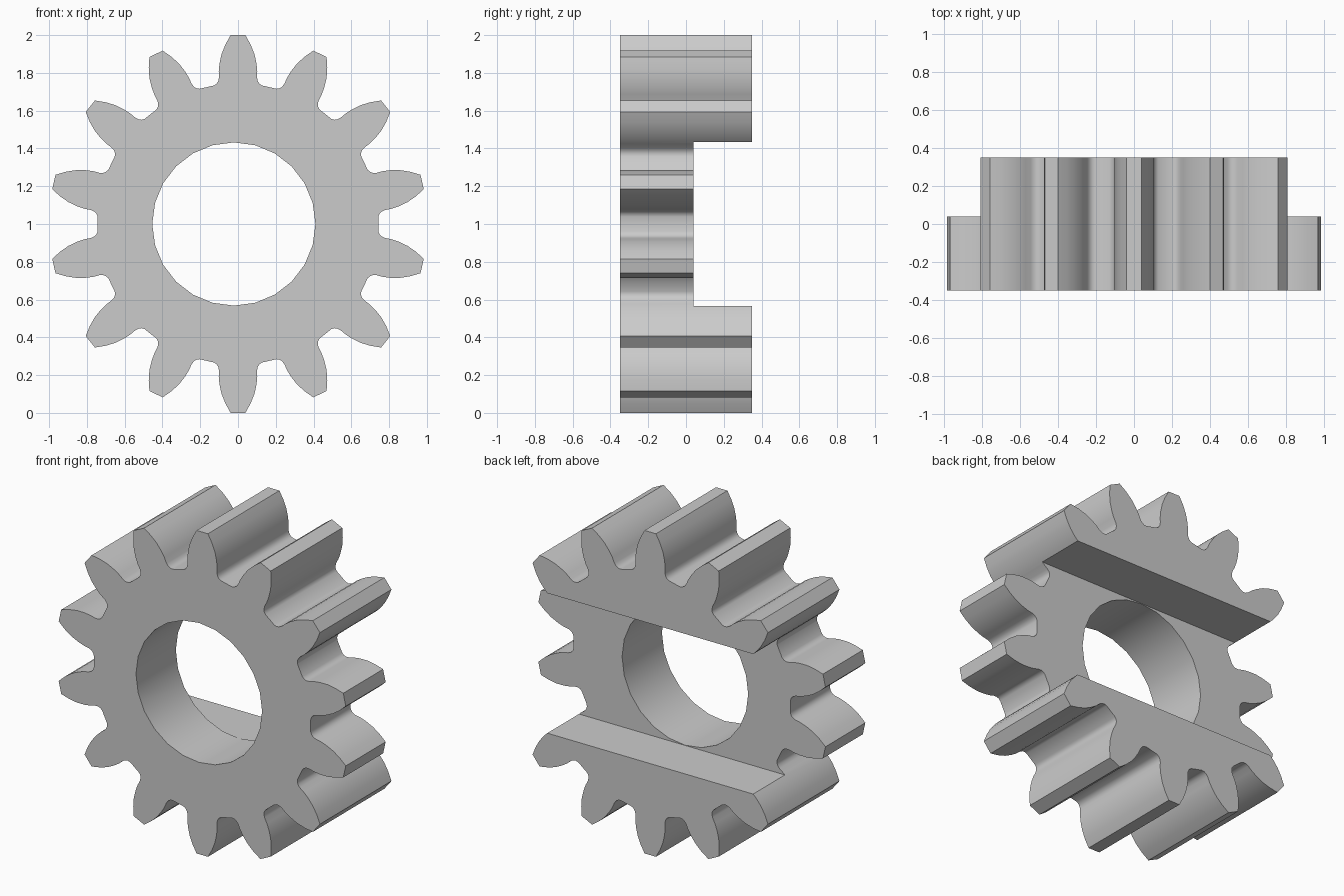
import bpy, bmesh, math

if "Cube" in bpy.data.objects:
    bpy.data.objects.remove(bpy.data.objects["Cube"])

TEETH, HALF_DEPTH, CENTER_Z = 14, 0.35, 1.0

# half outline of one tooth: (sideways offset, distance along the tooth axis), root to tip
HALF_TOOTH = [(0.128, 0.733), (0.114, 0.742), (0.105, 0.756), (0.101, 0.775),
              (0.102, 0.81), (0.098, 0.85), (0.087, 0.9), (0.067, 0.95), (0.039, 1.0)]
TOOTH = HALF_TOOTH + [(-u, r) for u, r in reversed(HALF_TOOTH)]

grey = bpy.data.materials.new("grey_metal")
grey.diffuse_color = (0.6, 0.6, 0.6, 1)
grey.use_nodes = True
grey.node_tree.nodes["Principled BSDF"].inputs["Base Color"].default_value = grey.diffuse_color

# toothed disc: outline repeated round the centre, then extruded front to back
bm = bmesh.new()
outline = []
for i in range(TEETH):
    a = 2 * math.pi * i / TEETH
    for u, r in TOOTH:
        x = u * math.cos(a) - r * math.sin(a)
        z = u * math.sin(a) + r * math.cos(a)
        outline.append(bm.verts.new((x, -HALF_DEPTH, CENTER_Z + z)))
face = bm.faces.new(outline)
ext = bmesh.ops.extrude_face_region(bm, geom=[face], use_keep_orig=True)
new_verts = [g for g in ext["geom"] if isinstance(g, bmesh.types.BMVert)]
bmesh.ops.translate(bm, verts=new_verts, vec=(0, 2 * HALF_DEPTH, 0))
bmesh.ops.recalc_face_normals(bm, faces=bm.faces)
mesh = bpy.data.meshes.new("gear")
bm.to_mesh(mesh)
bm.free()
mesh.materials.append(grey)
gear = bpy.data.objects.new("gear", mesh)
bpy.context.collection.objects.link(gear)

# round bore, slightly off centre
bpy.ops.mesh.primitive_cylinder_add(vertices=24, radius=0.432, depth=2,
                                    location=(-0.022, 0, CENTER_Z),
                                    rotation=(math.pi / 2, 0, 0))
bore = bpy.context.object
bore.name = "bore_cutter"

# wide slot across the back
bpy.ops.mesh.primitive_cube_add(size=1, location=(0, 0.54, CENTER_Z))
slot = bpy.context.object
slot.name = "slot_cutter"
slot.scale = (3, 1, 0.867)

# cut both, then remove the cutters
bpy.ops.object.select_all(action='DESELECT')
bpy.context.view_layer.objects.active = gear
gear.select_set(True)
for cutter in (bore, slot):
    cutter.hide_render = True
    mod = gear.modifiers.new(cutter.name, 'BOOLEAN')
    mod.operation = 'DIFFERENCE'
    mod.solver = 'EXACT'
    mod.object = cutter
    bpy.ops.object.modifier_apply(modifier=mod.name)
    bpy.data.objects.remove(cutter)

# one colour throughout, smooth flanks with sharp rims
gear.data.materials.clear()
gear.data.materials.append(grey)
gear.data.polygons.foreach_set("material_index", [0] * len(gear.data.polygons))
bpy.ops.object.shade_smooth_by_angle(angle=math.radians(32))
